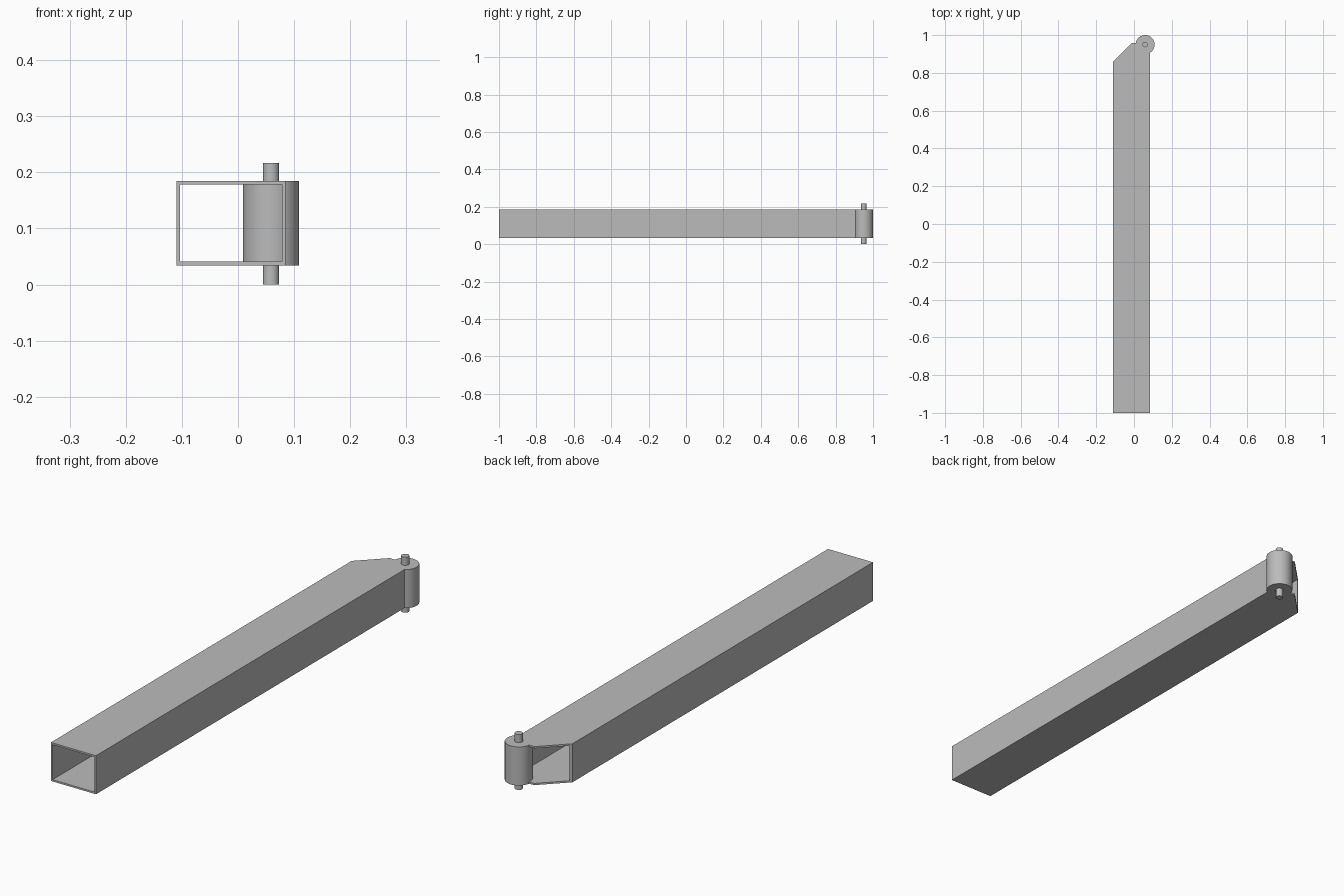
import bpy, bmesh, math

cube = bpy.data.objects.get("Cube")
if cube:
    bpy.data.objects.remove(cube, do_unlink=True)

LEFT, RIGHT, BACK = -0.11, 0.085, 0.957
BOTTOM, TOP, WALL = 0.034, 0.185, 0.007
PIVOT, BARREL_R, PIN_R, PIN_TOP = (0.059, 0.95), 0.05, 0.0145, 0.217

steel = bpy.data.materials.new("grey_steel")
steel.use_nodes = True
grey = (0.5, 0.5, 0.5, 1)
steel.diffuse_color = grey
steel.node_tree.nodes["Principled BSDF"].inputs["Base Color"].default_value = grey


def prism(name, plan, z0, z1):
    """Extrude a plan outline from z0 up to z1."""
    bm = bmesh.new()
    base = bm.faces.new([bm.verts.new((x, y, z0)) for x, y in plan])
    up = bmesh.ops.extrude_face_region(bm, geom=[base])["geom"]
    verts = [v for v in up if isinstance(v, bmesh.types.BMVert)]
    bmesh.ops.translate(bm, verts=verts, vec=(0, 0, z1 - z0))
    bmesh.ops.recalc_face_normals(bm, faces=bm.faces)
    mesh = bpy.data.meshes.new(name)
    bm.to_mesh(mesh)
    bm.free()
    mesh.materials.append(steel)
    obj = bpy.data.objects.new(name, mesh)
    bpy.context.collection.objects.link(obj)
    return obj


def circle(center, radius, sides):
    return [(center[0] + radius * math.cos(math.tau * i / sides),
             center[1] + radius * math.sin(math.tau * i / sides))
            for i in range(sides)]


def select(obj):
    bpy.ops.object.select_all(action='DESELECT')
    obj.select_set(True)
    bpy.context.view_layer.objects.active = obj


def combine(obj, other, operation):
    """Apply a boolean and discard the second solid."""
    mod = obj.modifiers.new(operation.lower(), 'BOOLEAN')
    mod.operation, mod.object, mod.solver = operation, other, 'EXACT'
    select(obj)
    bpy.ops.object.modifier_apply(modifier=mod.name)
    bpy.data.objects.remove(other, do_unlink=True)


# Rectangular tube with one corner mitred at the hinge end
chamfer = 0.097
beam = prism("hinged_beam", [(LEFT, -1), (RIGHT, -1), (RIGHT, BACK),
                             (LEFT + chamfer, BACK), (LEFT, BACK - chamfer)],
             BOTTOM, TOP)

# Hollow the tube right through
x0, x1 = LEFT + WALL, RIGHT - WALL
bore = prism("bore_cutter", [(x0, -1.1), (x1, -1.1), (x1, 1.1), (x0, 1.1)],
             BOTTOM + WALL, TOP - WALL)
bore.hide_render = True
combine(beam, bore, 'DIFFERENCE')

# Hinge barrel welded to the tube end
barrel = prism("hinge_barrel", circle(PIVOT, BARREL_R, 64), BOTTOM, TOP)
combine(beam, barrel, 'UNION')

# Hinge pin stubs above and below the barrel
stubs = [prism("upper_hinge_pin", circle(PIVOT, PIN_R, 32), TOP, PIN_TOP),
         prism("lower_hinge_pin", circle(PIVOT, PIN_R, 32), 0, BOTTOM)]

for part in [beam] + stubs:
    select(part)
    bpy.ops.object.shade_smooth_by_angle(angle=math.radians(30))
